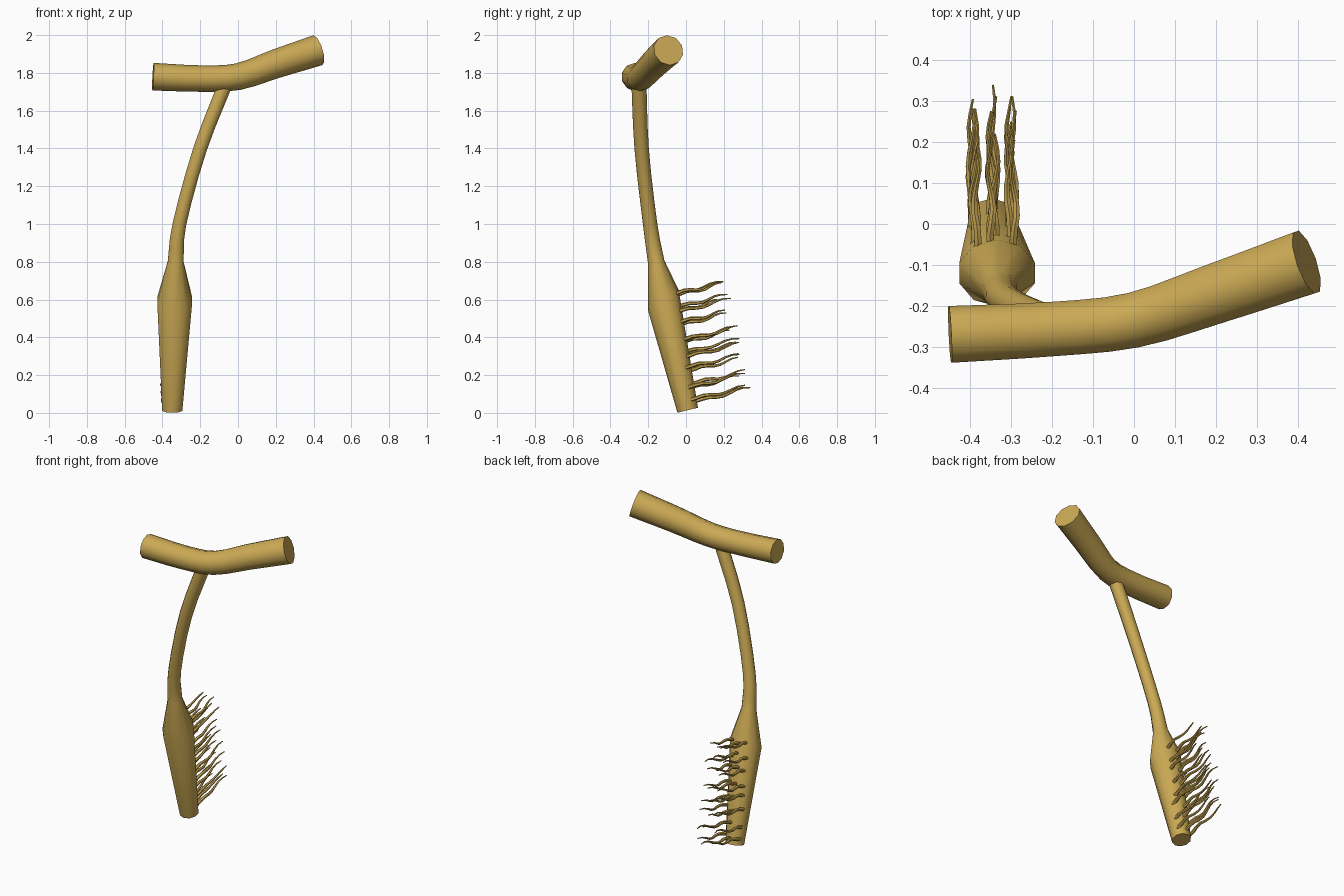
import bpy, bmesh, math, random
from mathutils import Vector

if "Cube" in bpy.data.objects:
    bpy.data.objects.remove(bpy.data.objects["Cube"])

random.seed(4)
mat = bpy.data.materials.new("golden tan")
mat.diffuse_color = (0.60, 0.40, 0.09, 1)
mat.use_nodes = True
mat.node_tree.nodes["Principled BSDF"].inputs["Base Color"].default_value = mat.diffuse_color


def smooth_path(pts, steps):
    """Catmull-Rom resample of (x, y, z, radius) points."""
    p = [tuple(2 * a - b for a, b in zip(pts[0], pts[1]))] + pts
    p.append(tuple(2 * a - b for a, b in zip(pts[-1], pts[-2])))
    out = []
    for i in range(1, len(p) - 2):
        for s in range(steps):
            t = s / steps
            out.append(tuple(0.5 * (2 * b + (c - a) * t + (2 * a - 5 * b + 4 * c - d) * t * t
                                    + (3 * b - a - 3 * c + d) * t ** 3)
                             for a, b, c, d in zip(*p[i - 1:i + 3])))
    return out + [pts[-1]]


def add_tube(bm, pts, sides, ref, normals=None):
    """Skin rings along a path; normals can override ring directions by index."""
    rings = []
    for i, p in enumerate(pts):
        a, b = pts[max(i - 1, 0)], pts[min(i + 1, len(pts) - 1)]
        n = Vector(b[:3]) - Vector(a[:3])
        if normals and i in normals:
            n = Vector(normals[i])
        n.normalize()
        u = (Vector(ref) - n * n.dot(Vector(ref))).normalized()
        v = n.cross(u)
        rings.append([bm.verts.new(Vector(p[:3]) + p[3] * (
            u * math.cos(k * math.tau / sides) + v * math.sin(k * math.tau / sides)))
            for k in range(sides)])
    for r, s in zip(rings, rings[1:]):
        for k in range(sides):
            j = (k + 1) % sides
            bm.faces.new((r[k], r[j], s[j], s[k]))
    bm.faces.new(rings[0][::-1])
    bm.faces.new(rings[-1])


def finish(bm, name):
    bmesh.ops.recalc_face_normals(bm, faces=bm.faces)
    me = bpy.data.meshes.new(name)
    bm.to_mesh(me)
    bm.free()
    me.materials.append(mat)
    ob = bpy.data.objects.new(name, me)
    bpy.context.collection.objects.link(ob)
    bpy.ops.object.select_all(action='DESELECT')
    ob.select_set(True)
    bpy.context.view_layer.objects.active = ob
    bpy.ops.object.shade_smooth_by_angle(angle=math.radians(45))


# Curved cross grip
bm = bmesh.new()
grip = [(-.45, -.27, 1.78, .073), (-.2, -.257, 1.77, .07), (0, -.235, 1.78, .071),
        (.2, -.17, 1.848, .077), (.422, -.093, 1.92, .083)]
add_tube(bm, smooth_path(grip, 3), 10, (0, 0, 1))
finish(bm, "cross_grip")

# Bent neck flaring into the brush head
bm = bmesh.new()
neck = smooth_path([(-.055, -.25, 1.77, .04), (-.20, -.235, 1.4, .038),
                    (-.31, -.19, 1.0, .038), (-.33, -.158, .8, .044)], 3)
last = len(neck)
body = neck + [(-.335, -.12, .597, .097), (-.348, .009, .014, .056)]
add_tube(bm, body, 10, (0, 1, 0), {last: (0, .54, -.84), last + 1: (0, .24, -.97)})
finish(bm, "neck_and_head")

# Wavy tapered bristles in three columns
bm = bmesh.new()
out = Vector((0, .97, .24))
up = Vector((0, -.24, .97))
rows = 8
for r in range(rows):
    f = r / (rows - 1)
    for c in (-1, 0, 1):
        g = min(1, max(0, f + random.uniform(-.03, .03)))
        root = Vector((-.346 + c * .045 + random.uniform(-.008, .008),
                       .045 - .1 * g - .02 * abs(c), .06 + .57 * g))
        length = random.uniform(.22, .285) + .025 * (1 - f) + .02 * abs(c)
        phase = random.uniform(-.6, .6)
        pts = []
        for s in range(9):
            t = s / 8
            w = min(1, 3 * t) * .009
            q = (root + out * (t * length) + up * (w * math.sin(9 * t + phase))
                 + Vector((w * math.sin(8 * t + phase * 3) * .8, 0, 0)))
            pts.append((*q, .0105 * (1 - .72 * t ** 1.5)))
        add_tube(bm, pts, 6, (0, 0, 1))
finish(bm, "bristles")
